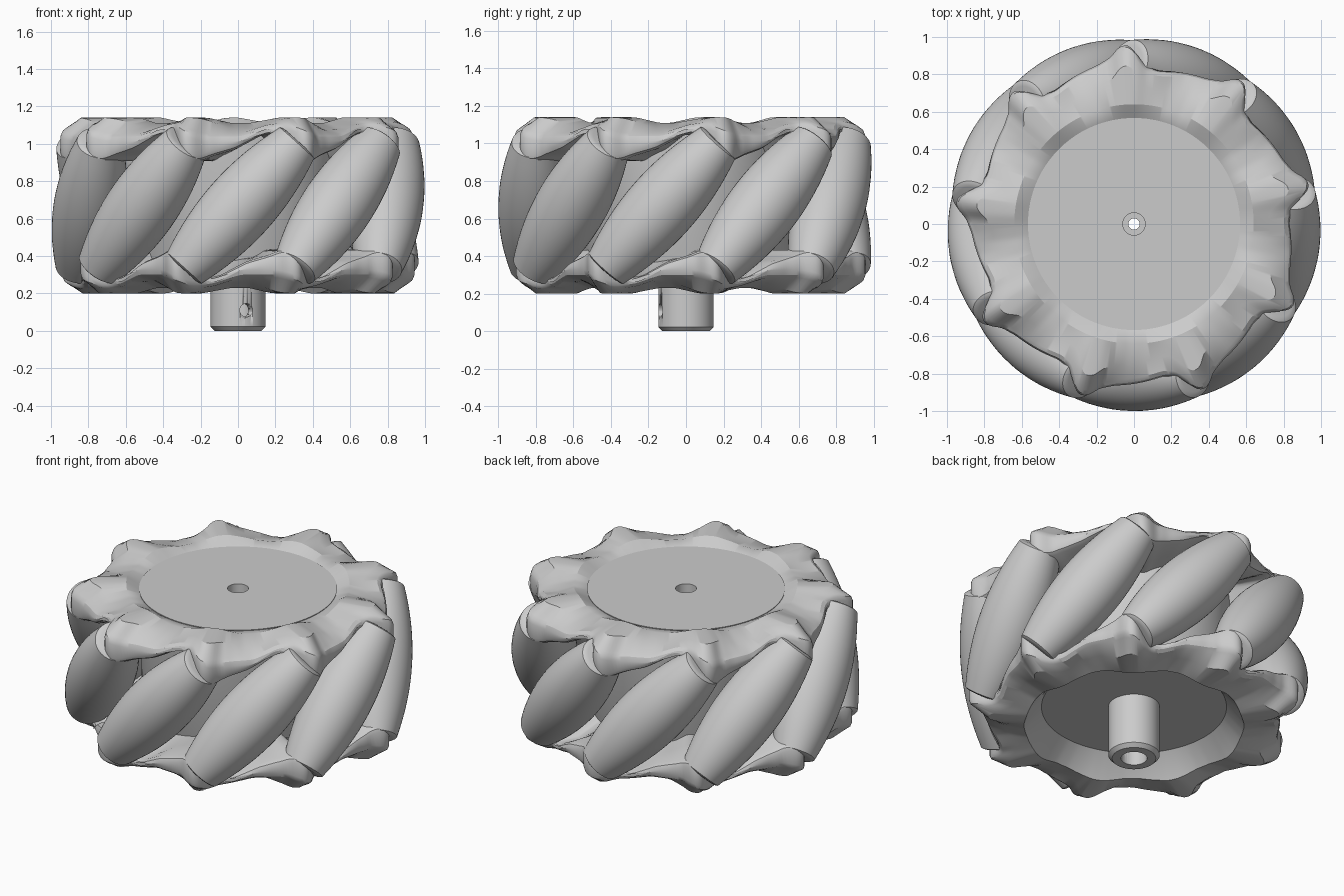
import bpy, bmesh, math
from mathutils import Matrix, Vector

TEETH = 9
MID = 0.67                      # height of the wheel's middle plane
FRONT = math.radians(-89)       # direction of the first roller
TILT = math.radians(42)         # roller lean from vertical
STEP = 2 * math.pi / TEETH

cube = bpy.data.objects.get("Cube")
if cube:
    bpy.data.objects.remove(cube, do_unlink=True)

grey = bpy.data.materials.new("plain grey")
grey.use_nodes = True
COLOUR = (0.6, 0.6, 0.6, 1)
grey.diffuse_color = COLOUR
grey.node_tree.nodes["Principled BSDF"].inputs["Base Color"].default_value = COLOUR


def finish(bm, name, angle=35):
    bmesh.ops.recalc_face_normals(bm, faces=bm.faces)
    mesh = bpy.data.meshes.new(name)
    bm.to_mesh(mesh)
    bm.free()
    obj = bpy.data.objects.new(name, mesh)
    bpy.context.collection.objects.link(obj)
    mesh.materials.append(grey)
    bpy.ops.object.select_all(action='DESELECT')
    obj.select_set(True)
    bpy.context.view_layer.objects.active = obj
    bpy.ops.object.shade_smooth_by_angle(angle=math.radians(angle))
    return obj


def bridge(bm, a, b):
    n = len(a)
    for i in range(n):
        j = (i + 1) % n
        bm.faces.new((a[i], a[j], b[j], b[i]))


def lathe(bm, profile, sides, closed=False):
    """Turn (radius, height) points round the z axis."""
    rings = [[bm.verts.new((r * math.cos(2 * math.pi * i / sides),
                            r * math.sin(2 * math.pi * i / sides), z))
              for i in range(sides)] for r, z in profile]
    for a, b in zip(rings, rings[1:]):
        bridge(bm, a, b)
    if closed:
        bridge(bm, rings[-1], rings[0])
    else:
        bm.faces.new(rings[0])
        bm.faces.new(rings[-1])


def curve(knots, u):
    """Piecewise linear value at u, repeating every tooth."""
    u %= 1
    for (a, p), (b, q) in zip(knots, knots[1:]):
        if u <= b:
            return p + (q - p) * (u - a) / (b - a)


# One tooth, counter-clockwise from its tip: outline, ridge, lip top and lip bottom
REACH = [(0, .96), (.06, .945), (.12, .9), (.25, .87), (.7, .83),
         (.82, .845), (.9, .905), (.95, .95), (1, .96)]
CREST = [(0, 1.14), (.08, 1.135), (.35, 1.08), (.55, 1.08), (.8, 1.12), (.92, 1.14), (1, 1.14)]
LIP = [(0, 1.07), (.12, 1.045), (.45, 1.045), (.7, 1.09), (.88, 1.105), (1, 1.07)]
BRIM = [(0, .905), (.1, .91), (.2, .935), (.4, .97), (.65, 1.045), (.75, 1.05),
        (.95, .92), (1, .905)]


def side_plate(name, disc_r, disc_z, rim_r, flip):
    bm = bmesh.new()
    rings, per_tooth = [], 40
    total = TEETH * per_tooth
    for i in range(total):
        u = i / per_tooth
        phi = FRONT + STEP * (u + 0.55)
        # average neighbouring samples to round the corners slightly
        reach, crest, lip, brim = [
            sum(curve(k, u + d) for d in (-.03, -.015, 0, .015, .03)) / 5
            for k in (REACH, CREST, LIP, BRIM)]
        rim = 1.14 - (1.14 - crest) * 0.5
        root = min(brim, disc_z - .05)
        section = [(disc_r - .03, disc_z - .02), (disc_r, disc_z), (rim_r, rim),
                   (reach - .11, crest), (reach - .03, lip + .01),
                   (reach - .01, lip - .005), (reach, lip - .03),
                   (reach, brim + .03), (reach - .01, brim + .01),
                   (reach - .035, brim), (.68, brim), (disc_r - .03, root)]
        ring = []
        for r, z in section:
            a, h = (2 * FRONT - phi, 2 * MID - z) if flip else (phi, z)
            ring.append(bm.verts.new((r * math.cos(a), r * math.sin(a), h)))
        rings.append(ring)
    for i in range(total):
        bridge(bm, rings[i], rings[(i + 1) % total])
    return finish(bm, name, 30)


side_plate("top_side_plate", .565, 1.095, .64, False)
side_plate("bottom_side_plate", .53, 1.0, .63, True)

# Hub core and drive shaft, turned as one piece with a stepped bore
bm = bmesh.new()
lathe(bm, [(.03, .2), (.075, .2), (.075, 0), (.125, 0), (.147, .022), (.147, .34),
           (.53, .34), (.55, .38), (.56, 1.05), (.567, 1.1), (.06, 1.1),
           (.06, 1.0), (.03, 1.0)], 96, closed=True)
hub = finish(bm, "hub_and_shaft")

# Set screw hole in the shaft wall
bm = bmesh.new()
way = Vector((math.cos(math.radians(-72)), math.sin(math.radians(-72)), 0))
place = Matrix.Translation(way * .13 + Vector((0, 0, .11))) @ way.to_track_quat('Z', 'Y').to_matrix().to_4x4()
bmesh.ops.create_cone(bm, cap_ends=True, segments=32, radius1=.036, radius2=.036,
                      depth=.16, matrix=place)
cutter = finish(bm, "screw_hole_cutter")
cutter.hide_render = True
cut = hub.modifiers.new("screw hole", 'BOOLEAN')
cut.operation = 'DIFFERENCE'
cut.object = cutter
bpy.context.view_layer.objects.active = hub
bpy.ops.object.modifier_apply(modifier=cut.name)
bpy.data.objects.remove(cutter, do_unlink=True)

# Barrel rollers, tilted and set round the rim
AXIS_R, HALF = .81, .45
barrel = []
for i in range(17):
    s = i / 8 - 1
    across = s * HALF * math.sin(TILT)
    barrel.append((1 - math.hypot(AXIS_R, across) - .012 * s * s, s * HALF))
end = barrel[0][0]
profile = [(end - .03, -HALF - .01), (end - .01, -HALF - .006)]
profile += barrel + [(r, -z) for r, z in reversed(profile)]
for k in range(TEETH):
    bm = bmesh.new()
    lathe(bm, profile, 48)
    place = (Matrix.Translation((0, 0, MID))
             @ Matrix.Rotation(FRONT + k * STEP, 4, 'Z')
             @ Matrix.Translation((AXIS_R, 0, 0))
             @ Matrix.Rotation(-TILT, 4, 'X'))
    bmesh.ops.transform(bm, matrix=place, verts=bm.verts)
    finish(bm, f"roller_{k + 1}")
